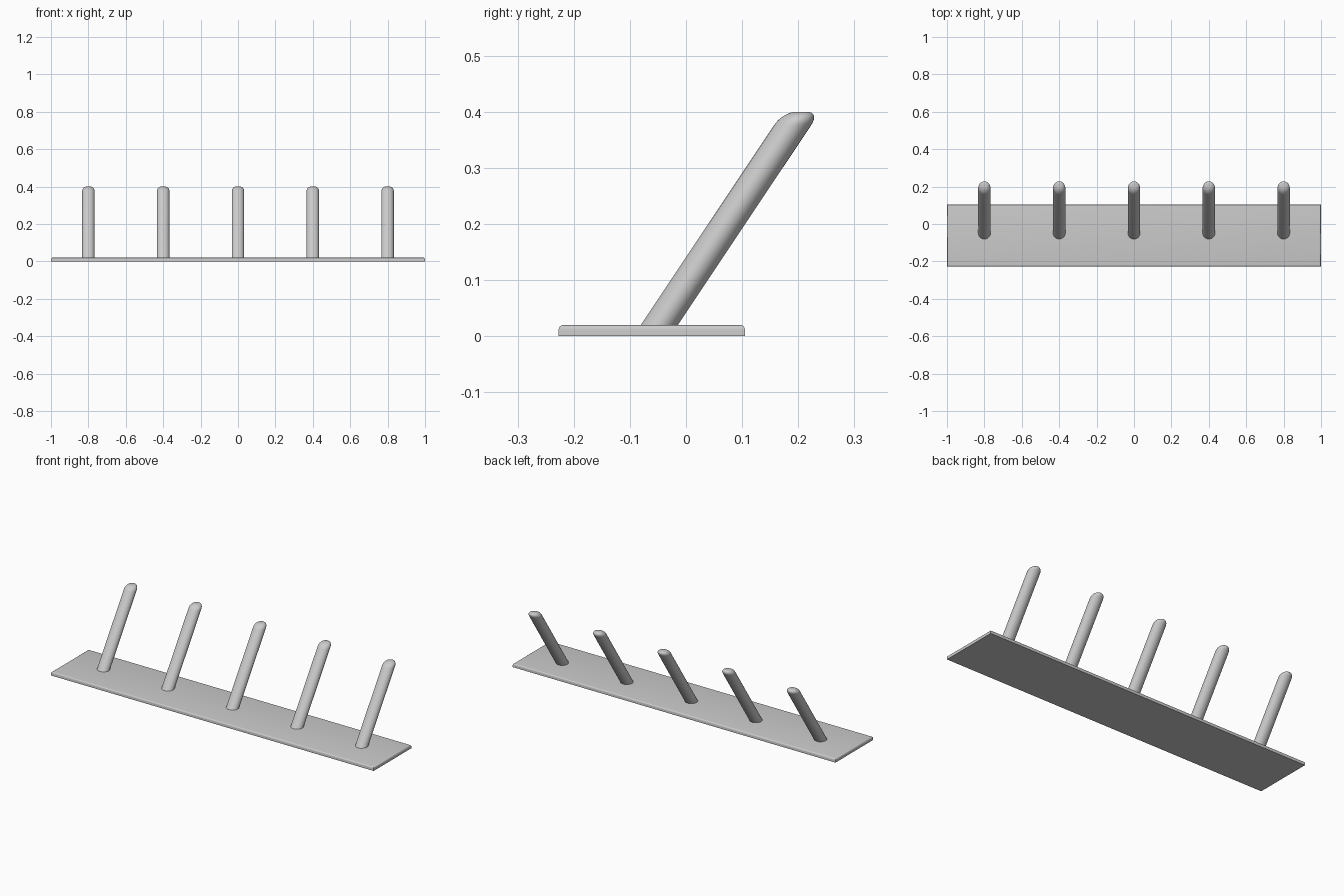
import bpy, bmesh, math
from mathutils import Matrix

if "Cube" in bpy.data.objects:
    bpy.data.objects.remove(bpy.data.objects["Cube"], do_unlink=True)

# Single grey material
GREY = (0.6, 0.6, 0.6, 1)
grey = bpy.data.materials.new("light_grey")
grey.use_nodes = True
grey.diffuse_color = GREY
grey.node_tree.nodes["Principled BSDF"].inputs["Base Color"].default_value = GREY


def add_object(name, bm, angle):
    bmesh.ops.recalc_face_normals(bm, faces=bm.faces)
    mesh = bpy.data.meshes.new(name)
    bm.to_mesh(mesh)
    bm.free()
    mesh.materials.append(grey)
    obj = bpy.data.objects.new(name, mesh)
    bpy.context.collection.objects.link(obj)
    bpy.ops.object.select_all(action="DESELECT")
    obj.select_set(True)
    bpy.context.view_layer.objects.active = obj
    bpy.ops.object.shade_smooth_by_angle(angle=math.radians(angle))
    return obj


# Base plate: thin slab with rounded upper edges
THICK, FRONT, BACK = 0.02, -0.227, 0.105
bm = bmesh.new()
bmesh.ops.create_cube(bm, size=1)
bmesh.ops.scale(bm, vec=(2, BACK - FRONT, THICK), verts=bm.verts)
bmesh.ops.translate(bm, vec=(0, (FRONT + BACK) / 2, THICK / 2), verts=bm.verts)
rim = [e for e in bm.edges if all(v.co.z > THICK / 2 for v in e.verts)]
bmesh.ops.bevel(bm, geom=rim, offset=0.008, segments=4, profile=0.5, affect="EDGES")
add_object("base_plate", bm, 35)

# Pegs: round-topped posts sheared backwards
RADIUS, FILLET, TOP, LEAN, FOOT_Y = 0.033, 0.023, 0.4, 0.667, -0.0475
STEPS, SIDES = 8, 40
BOTTOM = THICK / 2
for i in range(5):
    bm = bmesh.new()
    profile = [(RADIUS, BOTTOM)]
    for s in range(STEPS + 1):
        a = s / STEPS * math.pi / 2
        profile.append((RADIUS - FILLET + FILLET * math.cos(a),
                        TOP - FILLET + FILLET * math.sin(a)))
    rings = [[bm.verts.new((r * math.cos(k * math.tau / SIDES),
                            r * math.sin(k * math.tau / SIDES), z))
              for k in range(SIDES)] for r, z in profile]
    for low, high in zip(rings, rings[1:]):
        for k in range(SIDES):
            n = (k + 1) % SIDES
            bm.faces.new((low[k], low[n], high[n], high[k]))
    bm.faces.new(rings[0])
    bm.faces.new(rings[-1])
    shear = Matrix.Identity(4)
    shear[1][2] = LEAN
    shear[1][3] = FOOT_Y - LEAN * THICK
    bm.transform(shear)
    peg = add_object(f"peg_{i + 1}", bm, 40)
    peg.location.x = 0.4 * (i - 2)
